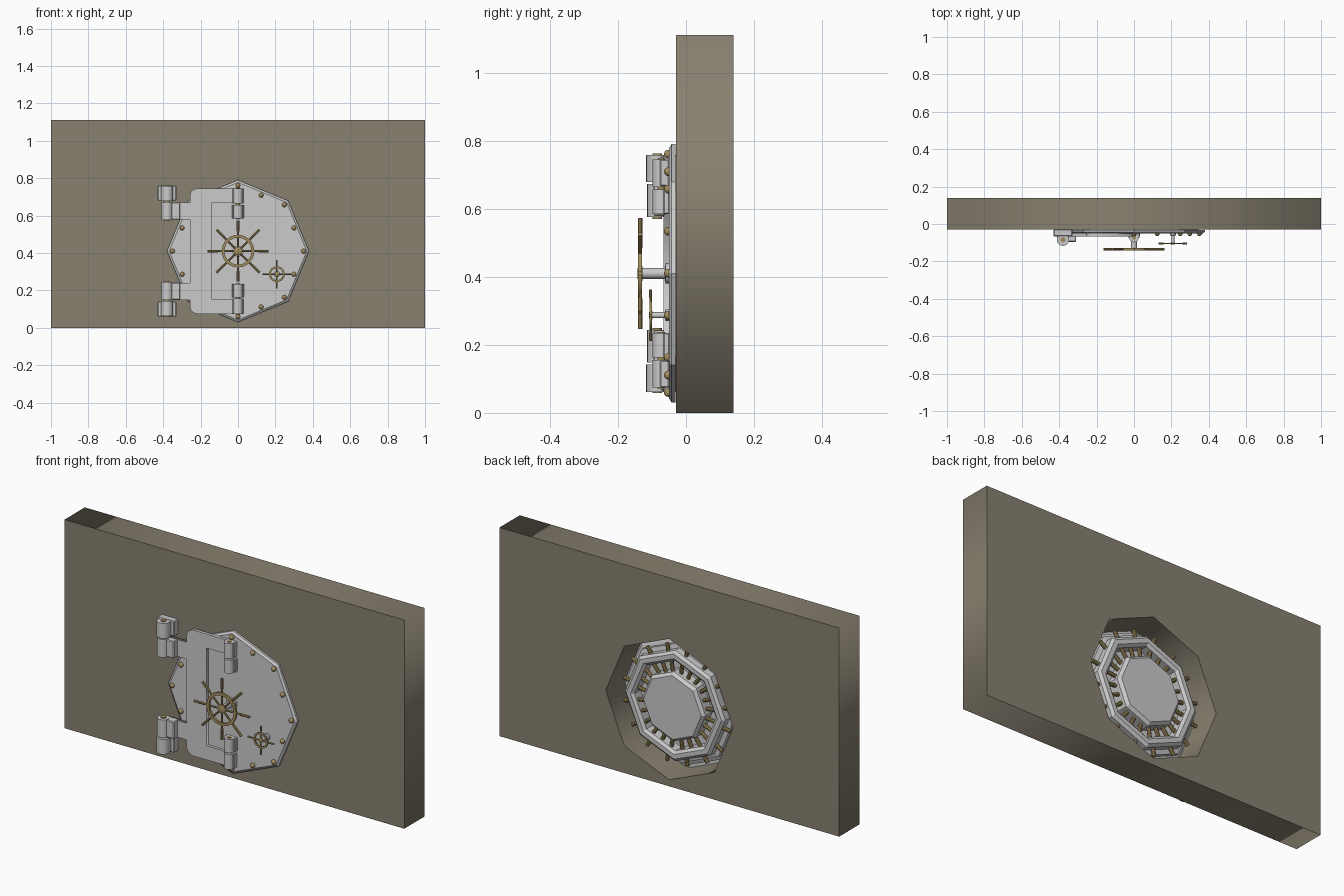
import bpy, bmesh
from math import sin, cos, pi, radians
from mathutils import Vector, Matrix

if "Cube" in bpy.data.objects:
    bpy.data.objects.remove(bpy.data.objects["Cube"])

CZ = 0.41  # height of the door centre


def material(name, colour):
    m = bpy.data.materials.new(name)
    m.diffuse_color = (*colour, 1)
    m.use_nodes = True
    m.node_tree.nodes["Principled BSDF"].inputs["Base Color"].default_value = m.diffuse_color
    return m


STONE = material("stone", (0.25, 0.22, 0.165))
BRASS = material("brass", (0.36, 0.27, 0.11))


def finish(name, mesh, mat=None, smooth=False):
    ob = bpy.data.objects.new(name, mesh)
    bpy.context.collection.objects.link(ob)
    if mat:
        mesh.materials.append(mat)
    if smooth:
        bpy.ops.object.select_all(action='DESELECT')
        ob.select_set(True)
        bpy.context.view_layer.objects.active = ob
        bpy.ops.object.shade_smooth_by_angle(angle=radians(35))
    return ob


def from_bm(name, bm, mat=None, smooth=False):
    bmesh.ops.recalc_face_normals(bm, faces=bm.faces)
    mesh = bpy.data.meshes.new(name)
    bm.to_mesh(mesh)
    bm.free()
    return finish(name, mesh, mat, smooth)


def lathe(name, profile, n, x=0, z=CZ, mat=None, smooth=False, closed=False):
    """Turn (radius, y) points about a y axis."""
    bm = bmesh.new()
    rings = [[bm.verts.new((x + r * cos(2 * pi * i / n), y, z + r * sin(2 * pi * i / n)))
              for i in range(n)] for r, y in profile]
    pairs = list(zip(rings, rings[1:]))
    if closed:
        pairs.append((rings[-1], rings[0]))
    for a, b in pairs:
        for i in range(n):
            j = (i + 1) % n
            bm.faces.new((a[i], a[j], b[j], b[i]))
    if not closed:
        bm.faces.new(rings[0])
        bm.faces.new(rings[-1])
    return from_bm(name, bm, mat, smooth)


def rods(name, segments, r, mat=None, n=10):
    """Cylinders between pairs of points, as one object."""
    bm = bmesh.new()
    for a, b in segments:
        a, b = Vector(a), Vector(b)
        rot = (b - a).to_track_quat('Z', 'Y').to_matrix().to_4x4()
        bmesh.ops.create_cone(bm, cap_ends=True, segments=n, radius1=r, radius2=r,
                              depth=(b - a).length,
                              matrix=Matrix.Translation((a + b) / 2) @ rot)
    return from_bm(name, bm, mat, True)


def box(name, x0, x1, y0, y1, z0, z1, bevel=0.004):
    bm = bmesh.new()
    size = Matrix.Diagonal((x1 - x0, y1 - y0, abs(z1 - z0), 1))
    mid = Matrix.Translation(((x0 + x1) / 2, (y0 + y1) / 2, (z0 + z1) / 2))
    bmesh.ops.create_cube(bm, size=1, matrix=mid @ size)
    bmesh.ops.bevel(bm, geom=bm.edges[:], offset=bevel, segments=1, affect='EDGES')
    return from_bm(name, bm)


def plate(name, loops, y0, y1, mat=None):
    """Extruded outline in the xz plane; inner loops become holes."""
    cu = bpy.data.curves.new(name, 'CURVE')
    cu.dimensions, cu.fill_mode, cu.extrude = '2D', 'BOTH', (y1 - y0) / 2
    for loop in loops:
        sp = cu.splines.new('POLY')
        sp.points.add(len(loop) - 1)
        for p, (x, z) in zip(sp.points, loop):
            p.co = (x, z, 0, 1)
        sp.use_cyclic_u = True
    tmp = bpy.data.objects.new("tmp", cu)
    bpy.context.collection.objects.link(tmp)
    bpy.context.view_layer.update()
    mesh = bpy.data.meshes.new_from_object(
        tmp.evaluated_get(bpy.context.evaluated_depsgraph_get()))
    bpy.data.objects.remove(tmp)
    mesh.transform(Matrix.Translation((0, (y0 + y1) / 2, 0)) @ Matrix.Rotation(pi / 2, 4, 'X'))
    mesh.materials.clear()
    return finish(name, mesh, mat)


def polar(r, deg, y):
    a = radians(deg)
    return (r * cos(a), y, CZ + r * sin(a))


def oct_r(r, deg):
    """Distance to the side of an octagon whose corner radius is r."""
    return r * cos(pi / 8) / cos(radians(deg % 45 - 22.5))


# Wall with a straight octagonal opening
hole = [(0.375 * cos(i * pi / 4), CZ + 0.375 * sin(i * pi / 4)) for i in range(8)]
plate("wall", [[(-1, 0), (1, 0), (1, 1.11), (-1, 1.11)], hole], -0.03, 0.14, STONE)

# Octagonal door: chamfered flange, stepped plug, recessed channel, centre boss
lathe("door", [(0.368, -0.05), (0.38, -0.042), (0.38, -0.031), (0.345, -0.031),
               (0.345, 0.02), (0.32, 0.028), (0.32, 0.05), (0.295, 0.055),
               (0.295, 0.09), (0.28, 0.102), (0.255, 0.102), (0.24, 0.09),
               (0.24, 0.04), (0.185, 0.04), (0.185, 0.1), (0.17, 0.115)], 8)

# Locking bolts behind the door
rods("outer_bolts", [(polar(oct_r(0.27, d), d, 0.072), polar(oct_r(0.338, d), d, 0.072))
                     for k in range(8) for d in (45 * k + 11, 45 * k + 34)], 0.01, BRASS)
rods("inner_bolts", [(polar(oct_r(0.17, d), d, 0.075), polar(oct_r(0.25, d), d, 0.075))
                     for k in range(8) for d in (45 * k + 8, 45 * k + 22.5, 45 * k + 37)],
     0.01, BRASS)

# Rivets round the flange
bm = bmesh.new()
for k in range(16):
    d = 22.5 * k
    bmesh.ops.create_uvsphere(bm, u_segments=10, v_segments=6, radius=0.013,
                              matrix=Matrix.Translation(polar(oct_r(0.35, d), d, -0.052)))
from_bm("flange_rivets", bm, BRASS, True)

# C-shaped crane plate with rounded left corners and two arms to the hinges
half = [(0.0, 0.26), (-0.14, 0.26)]
corner = [(-0.217 - 0.04 * sin(t * pi / 8), 0.295 + 0.04 * cos(t * pi / 8)) for t in range(5)]
upper = [(-0.14, 0.26), (0.0, 0.26), (0.0, 0.335)] + corner + \
        [(-0.257, 0.26), (-0.36, 0.26), (-0.36, 0.17), (-0.257, 0.17)]
outline = upper + [(x, -z) for x, z in reversed(upper)]
plate("crane_plate", [[(x, CZ + z) for x, z in outline]], -0.066, -0.049)

# Hinges, mirrored above and below the door centre
for s, tag in ((1, "upper"), (-1, "lower")):
    def z(h):
        return CZ + s * h
    box(f"{tag}_wall_bracket", -0.43, -0.33, -0.066, -0.028, z(0.27), z(0.35))
    box(f"{tag}_bracket_web", -0.412, -0.348, -0.095, -0.06, z(0.27), z(0.345))
    box(f"{tag}_arm_block", -0.385, -0.31, -0.096, -0.052, z(0.168), z(0.26))
    rods(f"{tag}_wall_knuckle", [((-0.38, -0.084, z(0.268)), (-0.38, -0.084, z(0.348)))],
         0.033, n=20)
    rods(f"{tag}_arm_knuckle", [((-0.38, -0.084, z(0.166)), (-0.38, -0.084, z(0.262)))],
         0.03, n=20)
    rods(f"{tag}_hinge_pin", [((-0.38, -0.084, z(0.16)), (-0.38, -0.084, z(0.352)))],
         0.014, BRASS, 12)
    box(f"{tag}_door_bracket", -0.032, 0.032, -0.066, -0.048, z(0.175), z(0.247), 0.003)
    rods(f"{tag}_door_knuckle", [((0, -0.073, z(0.175)), (0, -0.073, z(0.247))),
                                 ((0, -0.073, z(0.254)), (0, -0.073, z(0.335)))], 0.025, n=20)
    rods(f"{tag}_door_pin", [((0, -0.073, z(0.172)), (0, -0.073, z(0.338)))], 0.011, BRASS, 12)
    box(f"{tag}_plate_lug", -0.03, 0.03, -0.076, -0.05, z(0.256), z(0.335), 0.003)


# Hand wheels: shaft, hub, flat rim and spokes running past the rim
def wheel(name, x, z, y, rim, width, reach, count, hub, thick):
    lathe(name + "_shaft", [(hub * 1.5, -0.049), (hub * 1.5, -0.06), (hub * 0.8, -0.062),
                            (hub * 0.8, y)], 16, x, z, None, True)
    lathe(name + "_hub", [(hub * 1.1, y + thick), (hub * 1.1, y - thick * 0.6),
                          (hub * 0.7, y - thick)], 16, x, z, BRASS, True)
    a, b, t = rim - width, rim, thick * 0.75
    lathe(name + "_rim", [(a, y - t), (b, y - t), (b, y + t), (a, y + t)],
          32, x, z, BRASS, True, True)
    segs = [((x, y, z), (x + reach * cos(2 * pi * i / count), y, z + reach * sin(2 * pi * i / count)))
            for i in range(count)]
    rods(name + "_spokes", segs, thick * 0.7, BRASS, 8)
    grips = [(Vector(p).lerp(Vector(q), (rim + 0.25 * (reach - rim)) / reach), q) for p, q in segs]
    rods(name + "_grips", grips, thick * 0.9, BRASS, 8)


wheel("main_wheel", 0, CZ, -0.135, 0.087, 0.015, 0.163, 8, 0.02, 0.0075)
wheel("small_wheel", 0.208, 0.287, -0.104, 0.042, 0.01, 0.076, 4, 0.011, 0.005)
